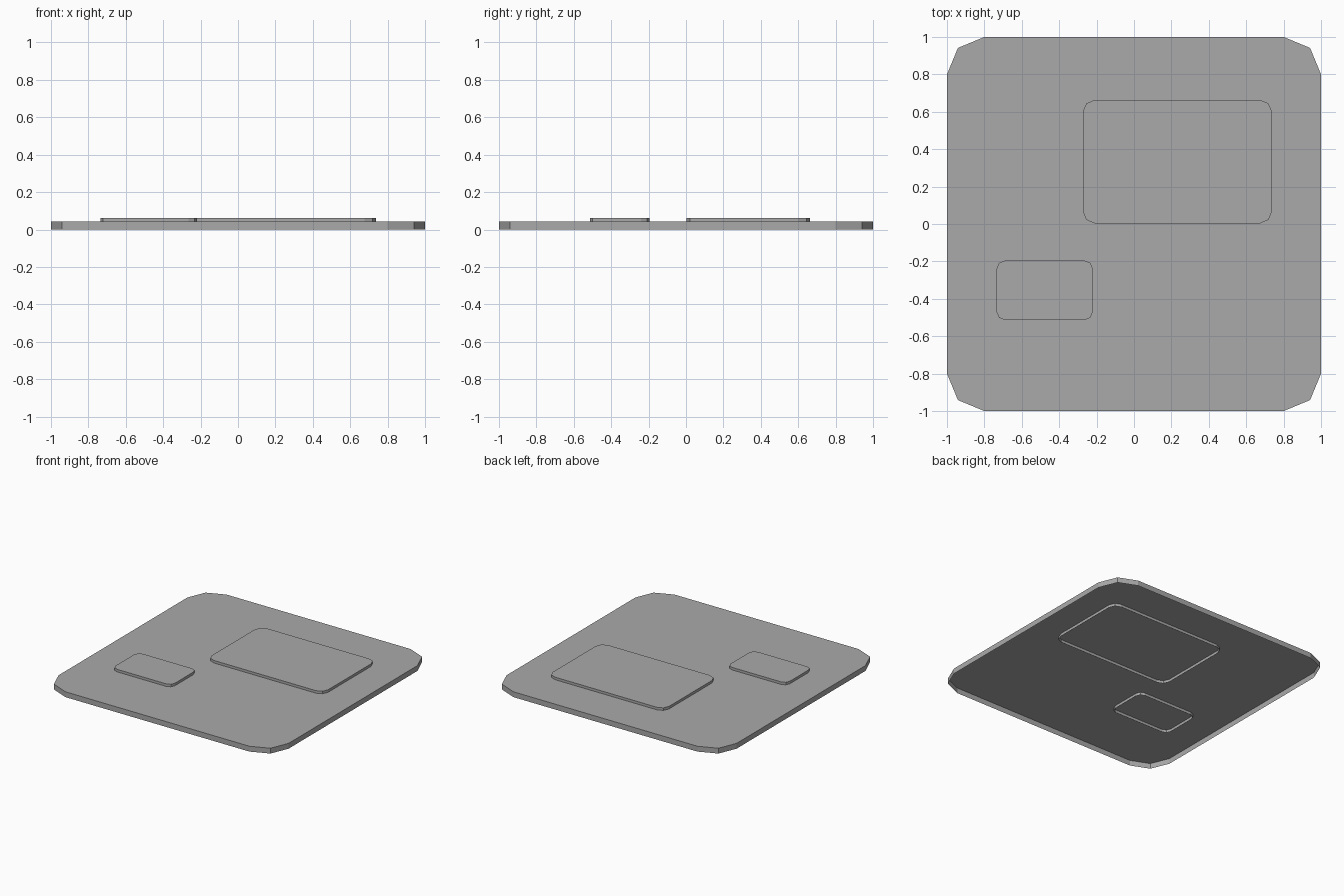
import bpy, bmesh
from math import sin, cos, radians

cube = bpy.data.objects.get("Cube")
if cube:
    bpy.data.objects.remove(cube, do_unlink=True)

grey = bpy.data.materials.new("mid_grey")
grey.use_nodes = True
GREY = (0.4, 0.4, 0.4, 1)
grey.diffuse_color = GREY
grey.node_tree.nodes["Principled BSDF"].inputs["Base Color"].default_value = GREY


def rounded_outline(x0, x1, y0, y1, r):
    """Rectangle whose corners are each cut into two flat segments."""
    corners = [(x1 - r, y1 - r), (x0 + r, y1 - r), (x0 + r, y0 + r), (x1 - r, y0 + r)]
    pts = []
    for i, (cx, cy) in enumerate(corners):
        for step in range(3):
            a = radians(90 * i + 45 * step)
            pts.append((cx + r * cos(a), cy + r * sin(a)))
    return pts


def open_tray(name, outline, z0, z1):
    """Flat-topped shell with thin side walls and an open underside."""
    bm = bmesh.new()
    top = [bm.verts.new((x, y, z1)) for x, y in outline]
    low = [bm.verts.new((x, y, z0)) for x, y in outline]
    bm.faces.new(top)
    for i in range(len(top)):
        j = (i + 1) % len(top)
        bm.faces.new((low[i], low[j], top[j], top[i]))
    mesh = bpy.data.meshes.new(name)
    bm.to_mesh(mesh)
    bm.free()
    mesh.materials.append(grey)
    obj = bpy.data.objects.new(name, mesh)
    bpy.context.collection.objects.link(obj)


# Base plate, then the two raised pads whose walls reach below its top
open_tray("base_plate", rounded_outline(-1, 1, -1, 1, 0.2), 0, 0.042)
open_tray("large_pad", rounded_outline(-0.273, 0.737, 0.004, 0.663, 0.062), 0.02, 0.062)
open_tray("small_pad", rounded_outline(-0.735, -0.22, -0.514, -0.195, 0.045), 0.02, 0.062)
